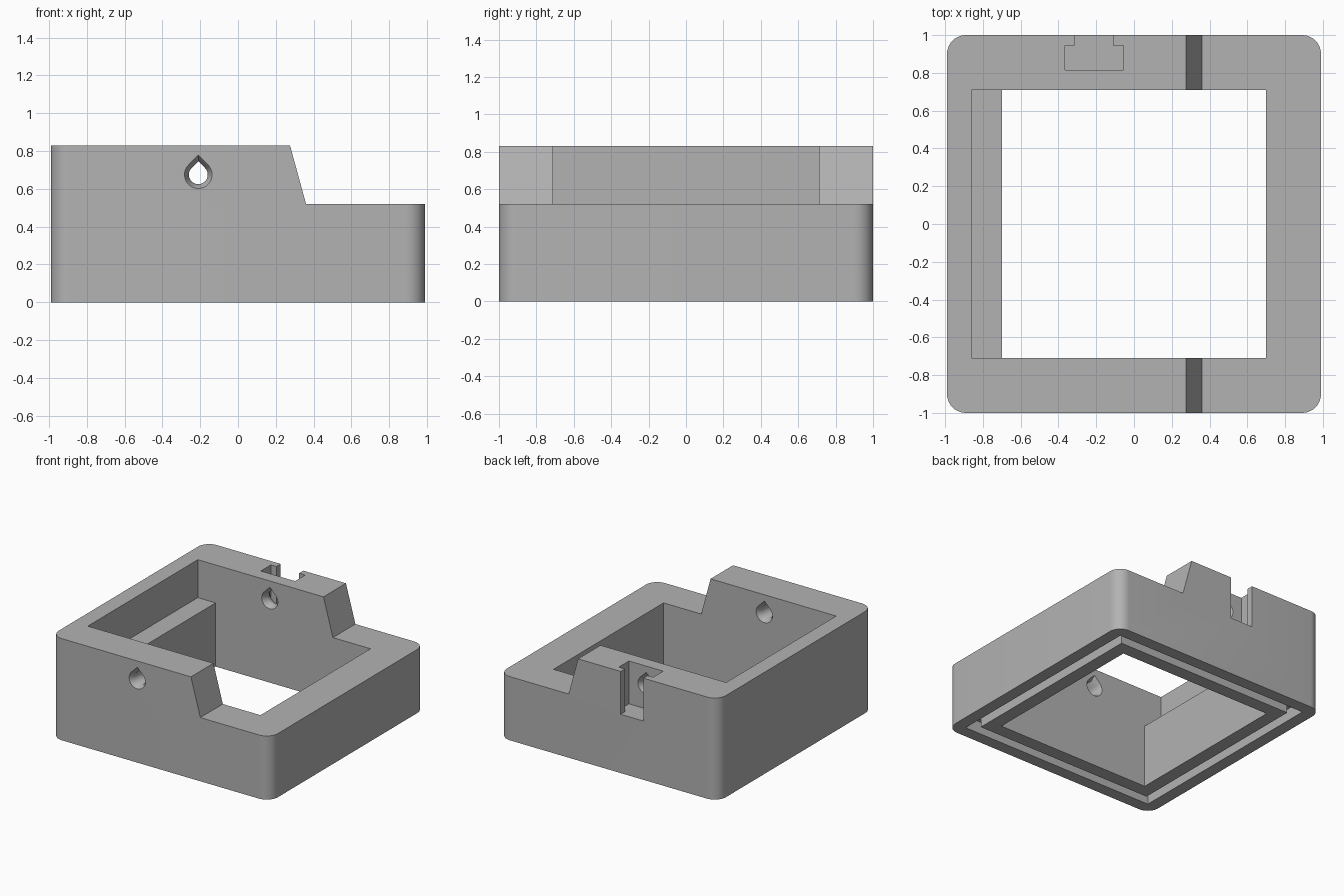
import bpy, bmesh, math

if "Cube" in bpy.data.objects:
    bpy.data.objects.remove(bpy.data.objects["Cube"])

grey = bpy.data.materials.new("plain_grey")
grey.diffuse_color = (0.45, 0.45, 0.45, 1)
grey.use_nodes = True
grey.node_tree.nodes["Principled BSDF"].inputs["Base Color"].default_value = grey.diffuse_color


def finish(bm, name):
    bmesh.ops.recalc_face_normals(bm, faces=bm.faces)
    mesh = bpy.data.meshes.new(name)
    bm.to_mesh(mesh)
    bm.free()
    mesh.materials.append(grey)
    obj = bpy.data.objects.new(name, mesh)
    bpy.context.collection.objects.link(obj)
    return obj


def loft(name, rings):
    """Skin a closed solid through rings of equal point count."""
    bm = bmesh.new()
    loops = [[bm.verts.new(p) for p in ring] for ring in rings]
    n = len(loops[0])
    for a, b in zip(loops, loops[1:]):
        for i in range(n):
            j = (i + 1) % n
            bm.faces.new((a[i], a[j], b[j], b[i]))
    bm.faces.new(loops[0])
    bm.faces.new(loops[-1])
    return finish(bm, name)


def box(name, x0, x1, y0, y1, z0, z1):
    base = [(x0, y0), (x1, y0), (x1, y1), (x0, y1)]
    return loft(name, [[(x, y, z) for x, y in base] for z in (z0, z1)])


def prism_z(name, pts, z0, z1):
    return loft(name, [[(x, y, z) for x, y in pts] for z in (z0, z1)])


def apply_modifiers(obj):
    bpy.context.view_layer.objects.active = obj
    for m in list(obj.modifiers):
        bpy.ops.object.modifier_apply(modifier=m.name)


def cut(target, cutter):
    m = target.modifiers.new("cut", 'BOOLEAN')
    m.operation, m.solver, m.object = 'DIFFERENCE', 'EXACT', cutter
    apply_modifiers(target)
    bpy.data.objects.remove(cutter, do_unlink=True)


def teardrop(r, y, cx=-0.21, cz=0.675, n=32):
    """Circle whose top runs to a 45 degree point."""
    pts = [(cx, y, cz + r * math.sqrt(2))]
    for i in range(n + 1):
        a = math.radians(135 + 270 * i / n)
        pts.append((cx + r * math.cos(a), y, cz + r * math.sin(a)))
    return pts


# Stepped body: side profile run along y, with rounded upright corners
profile = [(-0.99, 0), (0.99, 0), (0.99, 0.52), (0.36, 0.52), (0.275, 0.83), (-0.99, 0.83)]
frame = loft("frame_body", [[(x, y, z) for x, z in profile] for y in (-1, 1)])
bm = bmesh.new()
bm.from_mesh(frame.data)
corners = [e for e in bm.edges
           if all(abs(abs(v.co.x) - 0.99) < 0.01 for v in e.verts)
           and abs(e.verts[0].co.z - e.verts[1].co.z) > 0.3]
bmesh.ops.bevel(bm, geom=corners, offset=0.1, segments=10, profile=0.5, affect='EDGES')
bm.to_mesh(frame.data)
bm.free()

# Centre opening, wider above the left ledge
opening = [(-0.86, 0.52), (-0.70, 0.52), (-0.70, -0.2), (0.70, -0.2), (0.70, 1.2), (-0.86, 1.2)]
cut(frame, loft("opening_cutter", [[(x, y, z) for x, z in opening] for y in (-0.71, 0.71)]))

# Seal groove in the underside
groove = box("groove_cutter", -0.89, 0.89, -0.9, 0.9, -0.1, 0.1)
cut(groove, box("groove_core", -0.81, 0.81, -0.82, 0.82, -0.2, 0.2))
cut(frame, groove)

# T-shaped slot in the back wall
slot = [(-0.365, 0.815), (-0.055, 0.815), (-0.055, 0.945), (-0.11, 0.945),
        (-0.11, 1.1), (-0.315, 1.1), (-0.315, 0.945), (-0.365, 0.945)]
cut(frame, prism_z("slot_cutter", slot, 0.48, 1.0))

# Teardrop holes, flared at both faces of each wall
BIG, SMALL, FLARE = 0.073, 0.05, 0.04
for y0, y1 in ((-1.0, -0.71), (0.71, 0.815)):
    e = 0.01
    grow = e * (BIG - SMALL) / FLARE
    rings = [teardrop(BIG + grow, y0 - e), teardrop(SMALL, y0 + FLARE),
             teardrop(SMALL, y1 - FLARE), teardrop(BIG + grow, y1 + e)]
    cut(frame, loft("hole_cutter", rings))

# Smooth rounded corners and holes, keep edges crisp
bpy.ops.object.select_all(action='DESELECT')
frame.select_set(True)
bpy.context.view_layer.objects.active = frame
bpy.ops.object.shade_smooth_by_angle(angle=math.radians(30))
